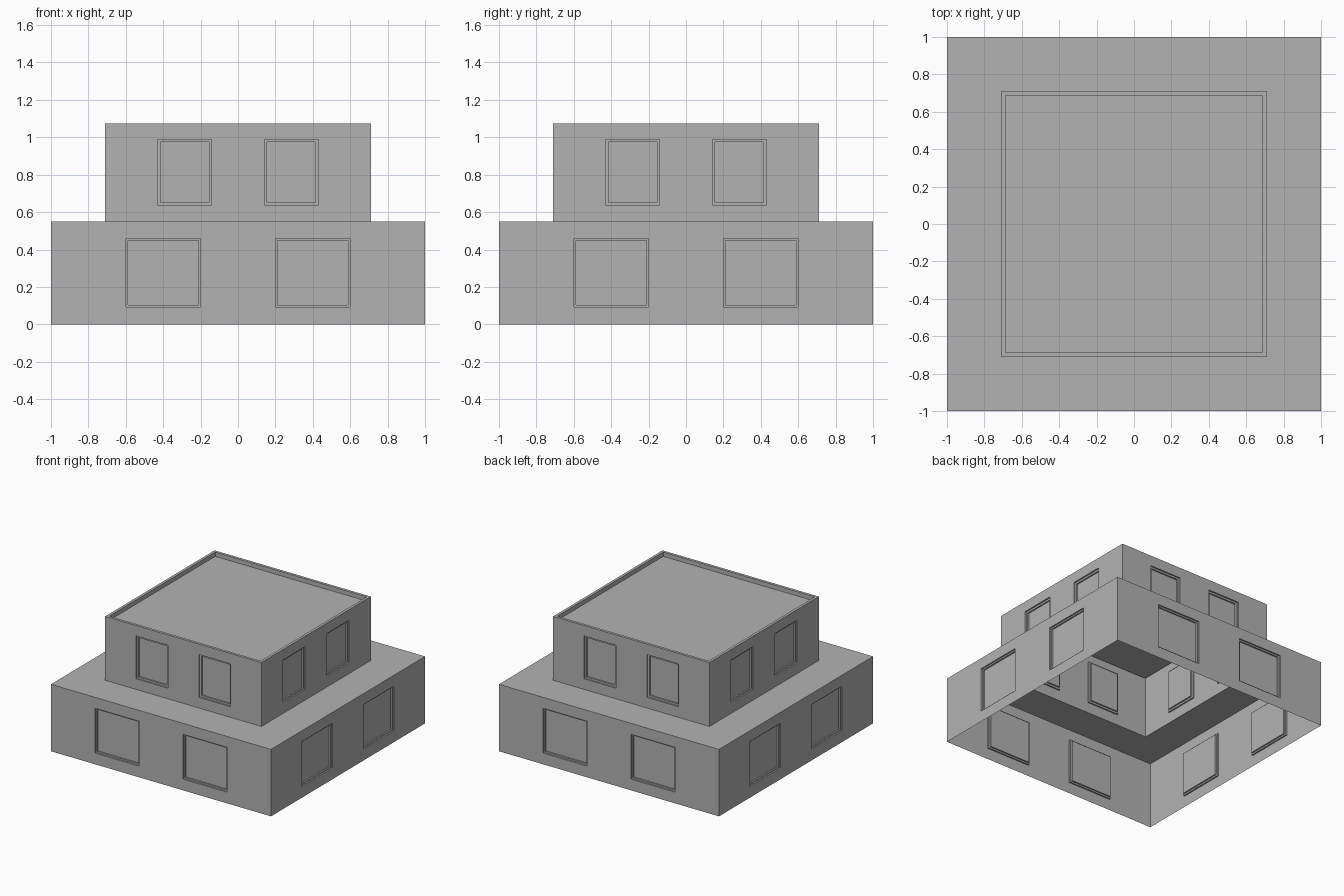
import bpy
import bmesh
from math import pi
from mathutils import Matrix

if "Cube" in bpy.data.objects:
    bpy.data.objects.remove(bpy.data.objects["Cube"], do_unlink=True)

LEDGE_Z, ROOF_Z = 0.55, 1.075
LOWER, UPPER = 1.0, 0.71           # half widths of the two storeys

grey = bpy.data.materials.new("plain grey")
grey.use_nodes = True
colour = (0.45, 0.45, 0.45, 1)
grey.diffuse_color = colour
grey.node_tree.nodes["Principled BSDF"].inputs["Base Color"].default_value = colour


def finish(bm, name):
    mesh = bpy.data.meshes.new(name)
    bm.to_mesh(mesh)
    bm.free()
    mesh.materials.append(grey)
    obj = bpy.data.objects.new(name, mesh)
    bpy.context.collection.objects.link(obj)


def step(bm, faces, thickness, depth):
    bmesh.ops.inset_individual(bm, faces=faces, thickness=thickness,
                               depth=depth, use_even_offset=True)


def storey(name, half, bottom, top, inner, outer, sill, head, frame):
    """Four thin walls, each with two stepped window recesses."""
    bm = bmesh.new()
    xs = [-half, -outer, -inner, inner, outer, half]
    zs = [bottom, sill, head, top]
    for turn in range(4):
        spin = Matrix.Rotation(turn * pi / 2, 4, "Z")
        grid = [[bm.verts.new((x, -half, z)) for x in xs] for z in zs]
        bmesh.ops.transform(bm, matrix=spin, verts=sum(grid, []))
        panes = []
        for r in range(len(zs) - 1):
            for c in range(len(xs) - 1):
                face = bm.faces.new((grid[r][c], grid[r][c + 1],
                                     grid[r + 1][c + 1], grid[r + 1][c]))
                if r == 1 and c in (1, 3):
                    panes.append(face)
        bm.normal_update()
        step(bm, panes, 0, -0.012)     # outer reveal
        step(bm, panes, frame, 0)      # frame
        step(bm, panes, 0, -0.012)     # inner reveal
    bmesh.ops.remove_doubles(bm, verts=bm.verts, dist=0.0001)
    finish(bm, name)


def square(bm, half, z):
    verts = [bm.verts.new((x * half, y * half, z))
             for x, y in ((-1, -1), (1, -1), (1, 1), (-1, 1))]
    return bm.faces.new(verts)


storey("lower_walls", LOWER, 0, LEDGE_Z, 0.2, 0.6, 0.092, 0.46, 0.012)
storey("upper_walls", UPPER, LEDGE_Z, ROOF_Z, 0.141, 0.43, 0.637, 0.989, 0.015)

# Terrace ring, open beneath the upper storey
bm = bmesh.new()
centre = square(bm, LOWER, LEDGE_Z)
bm.normal_update()
step(bm, [centre], LOWER - UPPER, 0)
bm.faces.remove(centre)
finish(bm, "terrace")

# Sunken roof with a narrow parapet rim
bm = bmesh.new()
deck = square(bm, UPPER, ROOF_Z)
bm.normal_update()
step(bm, [deck], 0.022, 0)
step(bm, [deck], 0, -0.035)
finish(bm, "roof")
